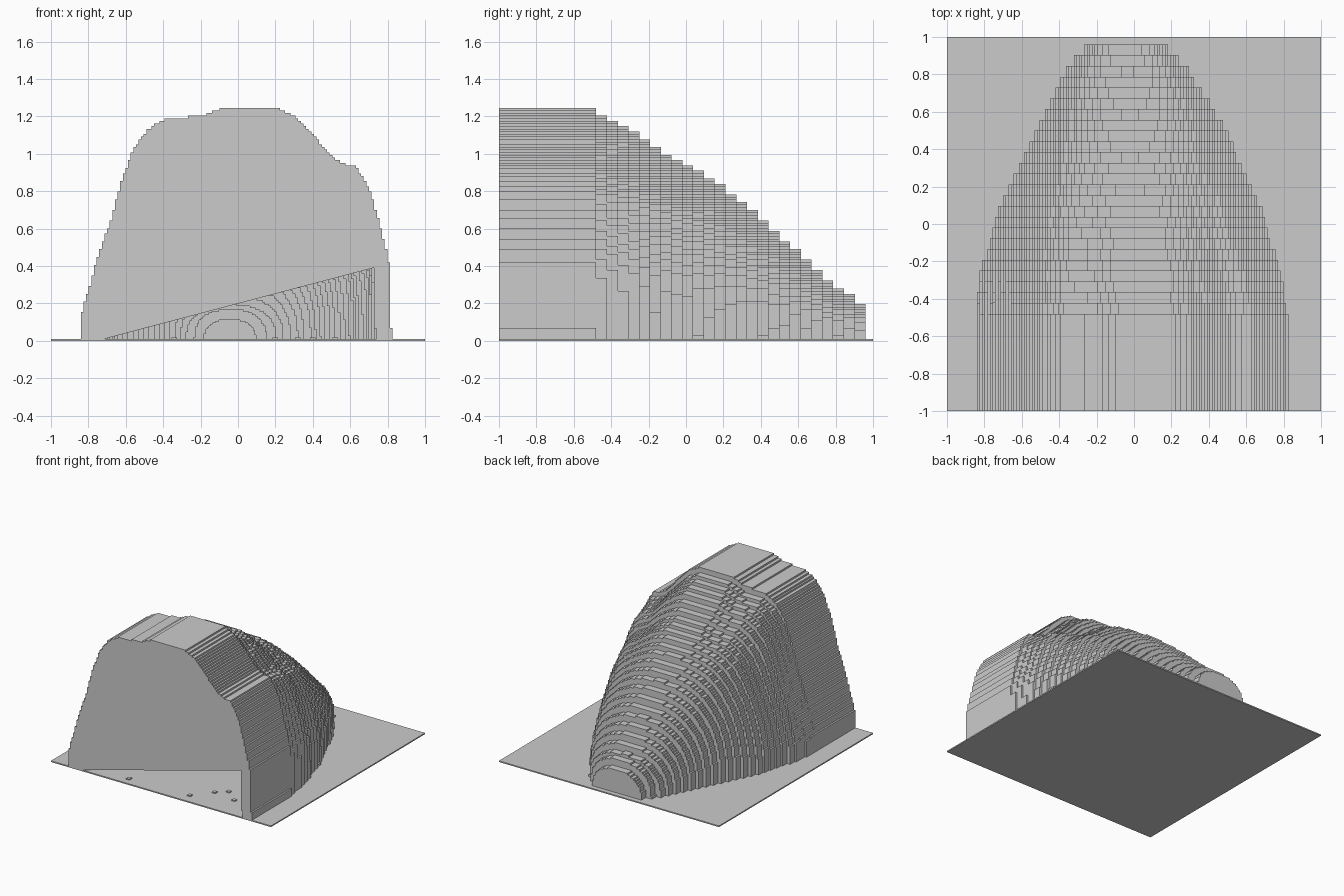
import bpy, bmesh, math

if "Cube" in bpy.data.objects:
    bpy.data.objects.remove(bpy.data.objects["Cube"])

GRID = 0.014      # stair size of each slice outline
WALL = 0.085      # thickness of the hollow shell
PLATE = 0.01

# outline of the front slice, left foot to right foot
FRONT = [(-.84, 0), (-.84, .13), (-.8, .27), (-.75, .44), (-.68, .64), (-.62, .86),
         (-.56, 1.02), (-.48, 1.13), (-.38, 1.19), (-.2, 1.2), (-.07, 1.25), (.2, 1.25),
         (.3, 1.2), (.4, 1.1), (.5, .98), (.56, .95), (.63, .93), (.7, .82), (.75, .65),
         (.78, .53), (.8, .45), (.815, .35), (.82, 0)]

# y, left, right, height of the slices towards the back
KEYS = [(-.45, -.84, .81, 1.2), (-.27, -.825, .79, 1.12), (-.1, -.77, .73, .99),
        (.02, -.745, .70, .94), (.19, -.67, .625, .83), (.36, -.59, .55, .69),
        (.53, -.505, .47, .535), (.71, -.42, .36, .37), (.82, -.36, .285, .27),
        (.88, -.31, .23, .25), (.94, -.26, .17, .19)]


def resample(pts, n):
    """Evenly spaced points along a polyline."""
    lens = [math.dist(a, b) for a, b in zip(pts, pts[1:])]
    total, out = sum(lens), []
    for i in range(n + 1):
        d, k = total * i / n, 0
        while k < len(lens) - 1 and d > lens[k]:
            d -= lens[k]
            k += 1
        t = min(1, d / lens[k])
        out.append(tuple(p + (q - p) * t for p, q in zip(pts[k], pts[k + 1])))
    return out


def stairs(pts):
    """Snap a curve to the grid with axis-aligned steps only."""
    out = []
    for x, z in pts:
        p = (round(x / GRID) * GRID, round(z / GRID) * GRID)
        if not out:
            out.append(p)
        elif p != out[-1]:
            q = out[-1]
            if p[0] != q[0] and p[1] != q[1]:
                out.append((q[0], p[1]) if p[1] > q[1] else (p[0], q[1]))
            out.append(p)
    return out


def key_at(y):
    for a, b in zip(KEYS, KEYS[1:]):
        if y <= b[0]:
            t = max(0, (y - a[0]) / (b[0] - a[0]))
            return [p + (q - p) * t for p, q in zip(a[1:], b[1:])]
    return KEYS[-1][1:]


def slice_outline(y, blend):
    """Front outline fading into a rounded dome."""
    left, right, h = key_at(y)
    out = []
    n = 160
    for i, (fx, fz) in enumerate(resample(FRONT, n)):
        a = math.pi * (1 - i / n)
        c, s = math.cos(a), max(0, math.sin(a))
        u = math.copysign(abs(c) ** .85, c)
        v = s ** .8
        fu = (fx + .01) / .83
        u += (fu - u) * blend
        v += (fz / 1.25 - v) * blend
        u = max(-1, min(1, u))
        out.append(((left + right) / 2 + u * (right - left) / 2, v * h))
    return out


def add_slice(bm, outer, y0, y1, cap_back=False, front_cap=False):
    xs = [p[0] for p in outer]
    cx, w = (min(xs) + max(xs)) / 2, (max(xs) - min(xs)) / 2
    h = max(p[1] for p in outer)
    inner = [(cx + (x - cx) * (w - WALL) / w, z * (h - WALL) / h) for x, z in outer]

    def row(pts, y):
        return [bm.verts.new((x, y, z)) for x, z in pts]
    of, ob, nf, nb = row(outer, y0), row(outer, y1), row(inner, y0), row(inner, y1)
    for i in range(len(outer) - 1):
        for a, b in ((of, ob), (nb, nf), (nf, of), (ob, nb)):
            bm.faces.new((a[i], a[i + 1], b[i + 1], b[i]))
    if cap_back:
        bm.faces.new(nb)
    if front_cap:   # wall with a slanted opening along the floor
        bm.faces.new([v for v in nf if v.co.x < .3 or v.co.z > .38])


def finish(bm, name):
    bmesh.ops.recalc_face_normals(bm, faces=bm.faces)
    me = bpy.data.meshes.new(name)
    bm.to_mesh(me)
    bm.free()
    ob = bpy.data.objects.new(name, me)
    bpy.context.collection.objects.link(ob)
    return ob


def box(name, cx, cy, cz, sx, sy, sz):
    bm = bmesh.new()
    bmesh.ops.create_cube(bm, size=1)
    bmesh.ops.scale(bm, vec=(sx, sy, sz), verts=bm.verts)
    bmesh.ops.translate(bm, vec=(cx, cy, cz), verts=bm.verts)
    return finish(bm, name)


# ground plate
box("ground_plate", 0, 0, PLATE / 2, 2, 2, PLATE)

# hollow mound: one long front slice, then 25 shrinking slices
bm = bmesh.new()
add_slice(bm, stairs(resample(FRONT, 500)), -1, -.48, front_cap=True)
COUNT, STEP = 25, 1.44 / 25
for k in range(COUNT):
    y0 = -.48 + k * STEP
    outline = stairs(resample(slice_outline(y0 + STEP / 2, max(0, 1 - k / 14)), 400))
    add_slice(bm, outline, y0, y0 + STEP, cap_back=(k == COUNT - 1))
finish(bm, "stepped_mound")

# loose chips on the floor inside the opening
for i, (x, y) in enumerate([(-.34, -.93), (.32, -.76), (.4, -.69), (.52, -.79), (.2, -.91)]):
    box(f"floor_chip_{i + 1}", x, y, PLATE + .004, .03, .03, .01)
